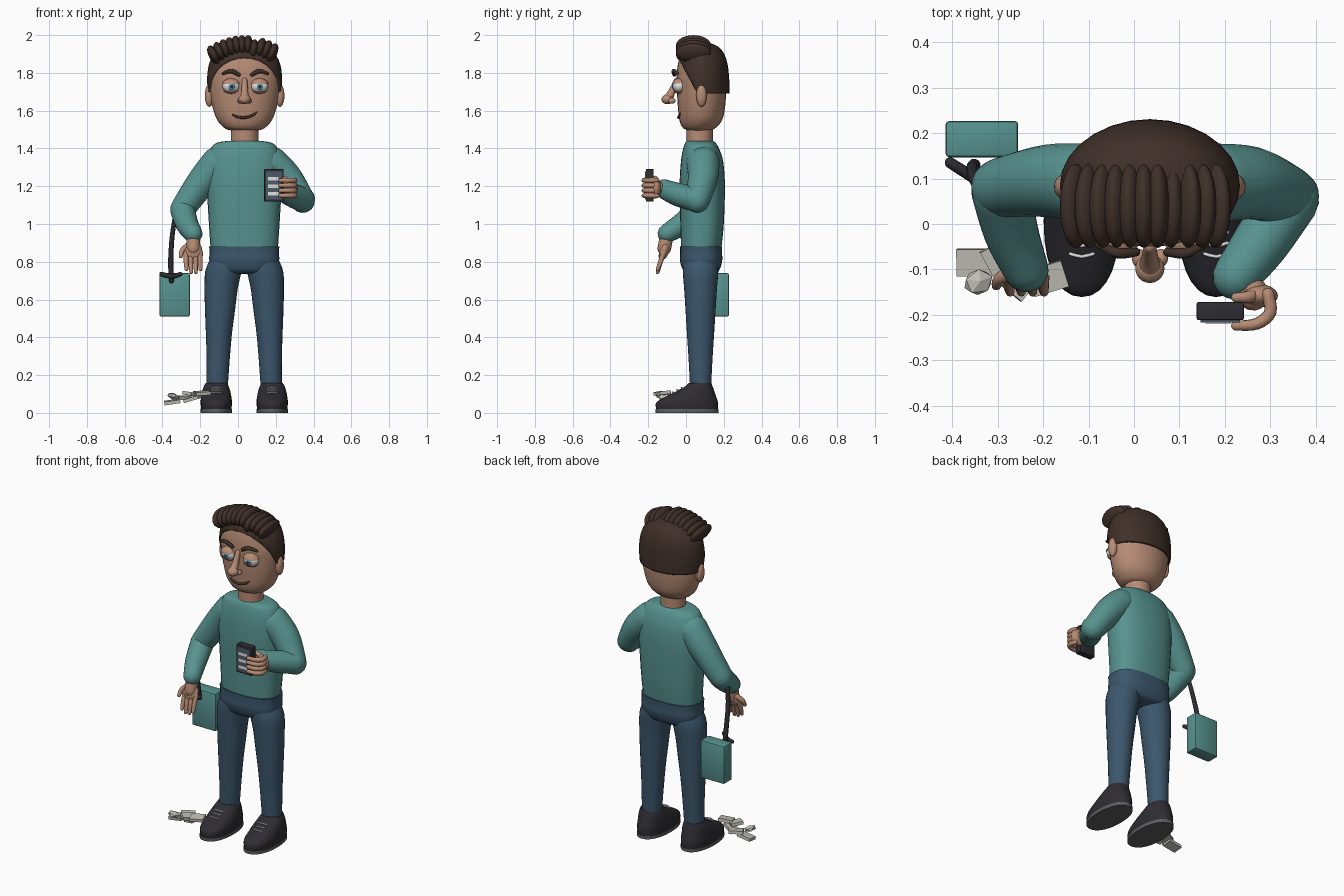
import bpy, bmesh, math
from mathutils import Vector, Matrix, Euler

cube = bpy.data.objects.get("Cube")
if cube:
    bpy.data.objects.remove(cube)


def material(name, r, g, b):
    m = bpy.data.materials.new(name)
    m.use_nodes = True
    m.diffuse_color = (r, g, b, 1)
    m.node_tree.nodes["Principled BSDF"].inputs["Base Color"].default_value = (r, g, b, 1)
    return m


SKIN = material("warm skin", .47, .26, .175)
HAIR = material("dark brown", .05, .029, .022)
TEAL = material("teal cloth", .095, .29, .275)
JEANS = material("denim blue", .045, .095, .15)
DARK = material("charcoal", .028, .026, .033)
SOLE = material("sole grey", .11, .11, .12)
WHITE = material("white", .75, .75, .73)
PAPER = material("paper", .53, .52, .47)
IRIS = material("iris blue", .09, .32, .5)
SCREEN = material("screen slate", .07, .1, .14)
MID = .033  # centre line of the body
SIDES = 28


def finish(name, bm, mat, angle=50):
    bmesh.ops.recalc_face_normals(bm, faces=bm.faces)
    me = bpy.data.meshes.new(name)
    bm.to_mesh(me)
    bm.free()
    me.materials.append(mat)
    me.shade_smooth()
    me.set_sharp_from_angle(angle=math.radians(angle))
    ob = bpy.data.objects.new(name, me)
    bpy.context.collection.objects.link(ob)
    return ob


def spline(rows, steps):
    """Smooth a list of number tuples into a denser list."""
    out = []
    for i in range(len(rows) - 1):
        a, b, c, d = (rows[max(0, min(len(rows) - 1, i + k))] for k in (-1, 0, 1, 2))
        for s in range(steps):
            t = s / steps
            out.append([.5 * (2 * q + (r - p) * t + (2 * p - 5 * q + 4 * r - u) * t * t
                              + (3 * q - p - 3 * r + u) * t ** 3) for p, q, r, u in zip(a, b, c, d)])
    return out + [list(rows[-1])]


def bridge(rings):
    bm = bmesh.new()
    loops = [[bm.verts.new(p) for p in ring] for ring in rings]
    n = len(loops[0])
    for a, b in zip(loops, loops[1:]):
        for i in range(n):
            bm.faces.new((a[i], a[(i + 1) % n], b[(i + 1) % n], b[i]))
    bm.faces.new(loops[0])
    bm.faces.new(loops[-1])
    return bm


def loft(rows, power=2, steps=4):
    """Stack of rounded outlines; each row is z, centre x, centre y, half width, half depth."""
    rings = []
    for z, cx, cy, rx, ry in spline(rows, steps):
        ring = []
        for i in range(SIDES):
            a = math.tau * i / SIDES
            c, s = math.cos(a), math.sin(a)
            ring.append((cx + rx * math.copysign(abs(c) ** (2 / power), c),
                         cy + ry * math.copysign(abs(s) ** (2 / power), s), z))
        rings.append(ring)
    return bridge(rings)


def tube(name, rows, mat, sides=16, steps=4):
    """Round-ended tube; each row is x, y, z, radius."""
    pts = spline(rows, steps)
    pos = [Vector(p[:3]) for p in pts]
    tan = [(pos[min(i + 1, len(pos) - 1)] - pos[max(i - 1, 0)]).normalized() for i in range(len(pos))]
    stations = [(p, t, q[3]) for p, t, q in zip(pos, tan, pts)]
    caps = [math.radians(d) for d in (25, 50, 70, 86)]
    r0, r1 = pts[0][3], pts[-1][3]
    head = [(pos[0] - tan[0] * r0 * math.sin(a), tan[0], r0 * math.cos(a)) for a in reversed(caps)]
    tail = [(pos[-1] + tan[-1] * r1 * math.sin(a), tan[-1], r1 * math.cos(a)) for a in caps]
    side, last, rings = tan[0].orthogonal().normalized(), tan[0], []
    for p, t, r in head + stations + tail:
        side = last.rotation_difference(t) @ side
        other, last = t.cross(side), t
        rings.append([p + r * (side * math.cos(math.tau * i / sides) + other * math.sin(math.tau * i / sides))
                      for i in range(sides)])
    return finish(name, bridge(rings), mat)


def place(loc, size, rot):
    return Matrix.Translation(loc) @ Euler(rot).to_matrix().to_4x4() @ Matrix.Diagonal((*size, 1))


def ball(name, loc, size, mat, rot=(0, 0, 0), cut=None):
    bm = bmesh.new()
    bmesh.ops.create_uvsphere(bm, u_segments=24, v_segments=14, radius=1)
    if cut is not None:
        bmesh.ops.bisect_plane(bm, geom=bm.verts[:] + bm.edges[:] + bm.faces[:],
                               plane_co=(0, 0, cut), plane_no=(0, 0, 1), clear_inner=True)
    bm.transform(place(loc, size, rot))
    return finish(name, bm, mat)


def box(name, loc, size, mat, rot=(0, 0, 0), bevel=0):
    bm = bmesh.new()
    bmesh.ops.create_cube(bm, size=1)
    bm.transform(Matrix.Diagonal((*size, 1)))
    if bevel:
        bmesh.ops.bevel(bm, geom=bm.edges[:], offset=bevel, segments=2, affect='EDGES', profile=.5)
    bm.transform(place(loc, (1, 1, 1), rot))
    return finish(name, bm, mat, 30)


# Head and neck
HX = .035
head = [(1.495, .07, .07, .05), (1.507, .07, .105, .085), (1.55, .078, .145, .113), (1.62, .082, .17, .125),
        (1.7, .082, .184, .13), (1.78, .08, .188, .13), (1.86, .08, .172, .12), (1.92, .08, .13, .095),
        (1.945, .08, .05, .04)]
finish("head", loft([(z, HX, cy, rx, ry) for z, cy, rx, ry in head]), SKIN)
finish("neck", loft([(1.4, HX, .073, .073, .07), (1.53, HX, .073, .073, .07)]), SKIN)
for side, x in (("right", -.152), ("left", .222)):
    ball(side + "_ear", (x, .082, 1.68), (.024, .028, .06), SKIN)

# Hair cap, trimmed along the nape and the hairline
cap = [(1.64, .19, .145), (1.7, .195, .146), (1.78, .198, .143), (1.86, .184, .132),
       (1.92, .143, .105), (1.952, .08, .06), (1.96, .01, .01)]
bm = loft([(z, HX, .085, rx, ry) for z, rx, ry in cap])
for co, no in (((0, 0, 1.69), (0, 0, 1)), ((0, .06, 1.69), (0, .17, .09))):
    bmesh.ops.bisect_plane(bm, geom=bm.verts[:] + bm.edges[:] + bm.faces[:],
                           plane_co=co, plane_no=no, clear_inner=True)
hair = finish("hair_cap", bm, HAIR)
hair.modifiers.new("thickness", 'SOLIDIFY').thickness = .015

# Swept locks over the forehead
for i in range(11):
    x = -.128 + .03 * i + (.008 if i > 7 else 0)
    z = 1.945 - 1.9 * (x - HX) ** 2 - (.018 if i == 7 else 0)
    ball("hair_lock", (x, .04, z), (.027, .093, .055), HAIR, (0, (x - HX) * 3, 0))

# Face
for side, s in (("right", -1), ("left", 1)):
    x = HX + .004 + s * .075
    ball(side + "_eye", (x, -.035, 1.73), (.046, .035, .037), WHITE)
    ball(side + "_iris", (x + .002, -.064, 1.728), (.018, .009, .018), IRIS)
    ball(side + "_pupil", (x + .002, -.071, 1.728), (.008, .004, .008), DARK)
    ball(side + "_upper_eyelid", (x, -.035, 1.73), (.051, .041, .042), SKIN, (.1, 0, 0), .35)
    ball(side + "_lower_eyelid", (x, -.035, 1.73), (.051, .04, .041), SKIN, (math.pi, 0, 0), .55)
    tube(side + "_eyebrow", [(x - s * .04, -.062, 1.79, .01), (x, -.064, 1.81, .012),
                             (x + s * .043, -.045, 1.797, .008)], HAIR, 10)
tube("nose_bridge", [(HX, -.05, 1.76, .014), (HX, -.075, 1.7, .019), (HX, -.095, 1.665, .025)], SKIN)
ball("nose_tip", (HX, -.098, 1.66), (.032, .032, .026), SKIN)
for s in (-1, 1):
    ball("nostril", (HX + s * .024, -.075, 1.652), (.016, .02, .015), SKIN)
tube("mouth", [(-.028, -.028, 1.578, .005), (0, -.037, 1.566, .007), (.04, -.04, 1.564, .007),
               (.08, -.034, 1.577, .007), (.107, -.022, 1.6, .005)], HAIR, 8)

# Sweater body
body = [(.862, .08, .178, .106), (1, .085, .187, .115), (1.2, .086, .198, .12), (1.33, .085, .196, .112),
        (1.4, .08, .176, .095), (1.43, .076, .145, .08), (1.44, .074, .085, .07)]
finish("sweater_body", loft([(z, MID, cy, rx, ry) for z, cy, rx, ry in body], 2.4), TEAL)

# Sleeves
tube("right_upper_sleeve", [(-.105, .09, 1.325, .088), (-.19, .095, 1.225, .08), (-.293, .08, 1.08, .066)], TEAL, 24)
tube("right_lower_sleeve", [(-.293, .075, 1.075, .066), (-.27, -.02, 1.0, .06), (-.238, -.1, .95, .05)], TEAL, 24)
tube("left_upper_sleeve", [(.175, .09, 1.325, .088), (.26, .09, 1.245, .08), (.342, .06, 1.125, .066)], TEAL, 24)
tube("left_lower_sleeve", [(.342, .055, 1.13, .066), (.28, -.04, 1.155, .062), (.225, -.115, 1.185, .052)], TEAL, 24)

# Open hand hanging down
tube("right_wrist", [(-.238, -.1, .95, .036), (-.237, -.115, .87, .036)], SKIN)
ball("right_palm", (-.237, -.115, .86), (.048, .026, .05), SKIN, (-.25, 0, 0))
for i in range(4):
    x = -.275 + .025 * i
    low = .745 + (.015 if i in (0, 3) else 0)
    tube("right_finger", [(x, -.118, .85, .014), (x, -.135, .8, .013), (x + .002, -.15, low, .01)], SKIN, 10)
tube("right_thumb", [(-.265, -.105, .885, .016), (-.295, -.12, .86, .014), (-.303, -.135, .83, .011)], SKIN, 10)

# Hand wrapped round the phone
tube("left_wrist", [(.225, -.12, 1.185, .036), (.262, -.155, 1.19, .036)], SKIN)
ball("left_palm", (.272, -.158, 1.19), (.045, .026, .05), SKIN)
for i in range(4):
    z = 1.15 + .027 * i
    tube("left_finger", [(.295, -.155, z, .014), (.3, -.195, z, .014), (.27, -.22, z, .013),
                         (.225, -.224, z, .011)], SKIN, 10)
tube("left_thumb", [(.27, -.15, 1.2, .016), (.255, -.16, 1.235, .014), (.225, -.162, 1.245, .011)], SKIN, 10)

# Phone
box("phone_case", (.19, -.192, 1.205), (.104, .04, .172), DARK, bevel=.004)
box("phone_screen", (.19, -.213, 1.205), (.086, .008, .148), SCREEN)
for z in (1.16, 1.2, 1.24):
    box("phone_message", (.186, -.217, z), (.056, .004, .018), WHITE)

# Trousers
hips = [(.735, .08, .1, .055), (.75, .08, .16, .092), (.8, .08, .184, .111), (.85, .08, .184, .111),
        (.882, .08, .186, .112)]
finish("trouser_hips", loft([(z, MID, cy, rx, ry) for z, cy, rx, ry in hips], 2.6), JEANS)
leg = [(.14, .143, .056, .056), (.28, .138, .061, .063), (.42, .134, .069, .072), (.55, .128, .08, .08),
       (.66, .122, .088, .087), (.75, .11, .096, .094), (.82, .09, .088, .09)]
shoe = [(.018, .005, .08, .163), (.055, .006, .083, .163), (.085, .025, .08, .135), (.115, .05, .074, .1),
        (.14, .068, .066, .073), (.158, .075, .056, .06)]

# Legs and shoes on both sides
for side, s in (("right", -1), ("left", 1)):
    finish(side + "_trouser_leg", loft([(z, MID + s * dx, .077, rx, ry) for z, dx, rx, ry in leg]), JEANS)
    fx = MID + s * .148
    finish(side + "_shoe", loft([(z, fx, cy, rx, ry) for z, cy, rx, ry in shoe], 2.2), DARK)
    finish(side + "_sole", loft([(0, fx, .005, .084, .166), (.02, fx, .005, .084, .166)], 2.2, 1), SOLE)
    for y, z in ((-.072, .107), (-.048, .119), (-.024, .13)):
        tube("shoelace", [(fx - .025, y + .006, z, .004), (fx, y, z + .003, .004), (fx + .025, y + .006, z, .004)],
             WHITE, 8, 2)

# Hanging bag with strap
box("bag", (-.335, .187, .625), (.16, .08, .23), TEAL, bevel=.008)
tube("bag_strap", [(-.335, .075, 1.03, .012), (-.35, .095, .92, .013), (-.356, .12, .8, .014),
                   (-.352, .13, .7, .014)], DARK, 10)
tube("bag_handle", [(-.405, .135, .735, .012), (-.35, .1, .722, .013), (-.305, .07, .735, .012)], DARK, 10)

# Crumpled papers on the ground
for x, y, z, w, turn in ((-.348, -.085, .058, .085, 0), (-.29, -.07, .08, .08, .5), (-.24, -.1, .075, .085, -.4),
                         (-.19, -.12, .105, .08, .3), (-.25, -.125, .1, .07, .9)):
    box("paper_sheet", (x, y, z), (w, .06, .018), PAPER, (.12, -.15 + turn * .3, turn))
bm = bmesh.new()
bmesh.ops.create_icosphere(bm, subdivisions=1, radius=1)
bm.transform(place((-.343, -.128, .088), (.036, .03, .018), (0, .3, .4)))
finish("paper_ball", bm, PAPER, 10)
